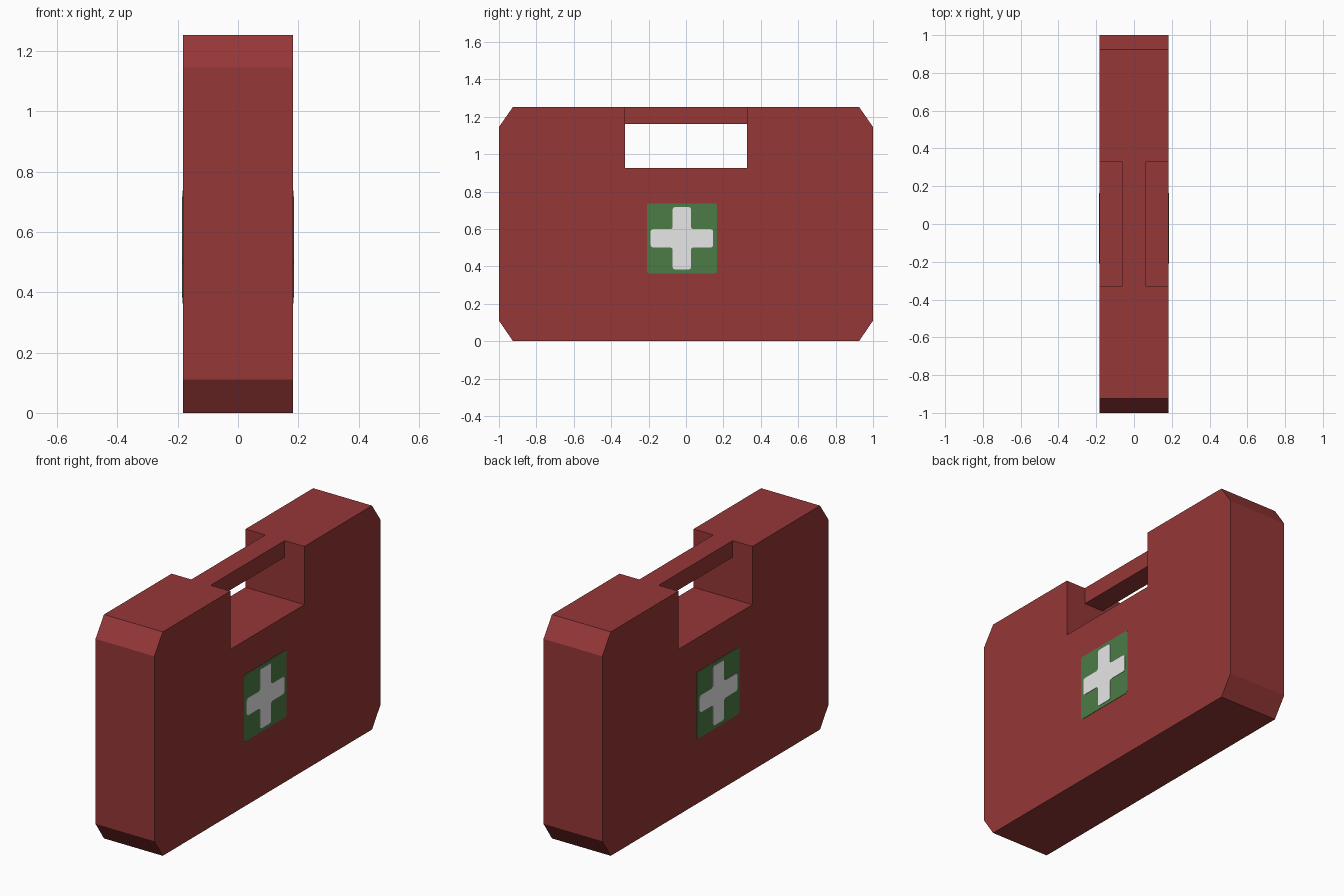
import bpy, bmesh

if "Cube" in bpy.data.objects:
    bpy.data.objects.remove(bpy.data.objects["Cube"])


def material(name, rgb):
    """Flat material from 0-255 sRGB values."""
    m = bpy.data.materials.new(name)
    m.diffuse_color = [((c / 255 + 0.055) / 1.055) ** 2.4 for c in rgb] + [1]
    m.use_nodes = True
    m.node_tree.nodes["Principled BSDF"].inputs["Base Color"].default_value = m.diffuse_color
    return m


RED = material("case red", (150, 55, 55))
GREEN = material("badge green", (76, 124, 71))
WHITE = material("cross white", (243, 243, 243))


def prism(name, outline, x0, x1, mat, rounding=0):
    """Extrude a (y, z) outline along x from x0 to x1."""
    bm = bmesh.new()
    face = bm.faces.new([bm.verts.new((x0, y, z)) for y, z in outline])
    if rounding:
        bmesh.ops.bevel(bm, geom=bm.verts[:], offset=rounding, segments=2,
                        profile=0.5, affect='VERTICES')
    ext = bmesh.ops.extrude_face_region(bm, geom=bm.faces[:], use_keep_orig=True)
    bmesh.ops.translate(bm, vec=(x1 - x0, 0, 0),
                        verts=[g for g in ext["geom"] if isinstance(g, bmesh.types.BMVert)])
    bmesh.ops.recalc_face_normals(bm, faces=bm.faces[:])
    mesh = bpy.data.meshes.new(name)
    bm.to_mesh(mesh)
    bm.free()
    mesh.materials.append(mat)
    ob = bpy.data.objects.new(name, mesh)
    bpy.context.collection.objects.link(ob)
    return ob


def rect(y0, y1, z0, z1):
    return [(y0, z0), (y1, z0), (y1, z1), (y0, z1)]


HALF, TOP, GRIP = 0.182, 1.253, 0.327

# Case body: chamfered outline with the grip notch in the top
half = [(0.925, 0), (1, 0.11), (1, 1.145), (0.925, TOP), (GRIP, TOP), (GRIP, 0.927)]
prism("case_body", half + [(-y, z) for y, z in reversed(half)], -HALF, HALF, RED)

# Narrow carrying handle bridging the notch
prism("handle", rect(-GRIP, GRIP, 1.16, TOP), -0.06, 0.06, RED)

# First-aid badge on both broad sides
cy, cz, arm, w = -0.022, 0.55, 0.167, 0.049
cross = [(w, arm), (w, w), (arm, w), (arm, -w), (w, -arm), (-w, -arm),
         (-arm, -w), (-arm, w), (-w, w), (-w, arm)]
cross.insert(4, (w, -w))
cross.insert(7, (-w, -w))
cross = [(cy + y, cz + z) for y, z in cross]
badge = rect(cy - 0.187, cy + 0.187, cz - 0.187, cz + 0.187)
for side, s in (("right", 1), ("left", -1)):
    prism(side + "_badge", badge, s * (HALF - 0.001), s * (HALF + 0.002), GREEN, 0.01)
    prism(side + "_cross", cross, s * (HALF + 0.001), s * (HALF + 0.004), WHITE, 0.012)
